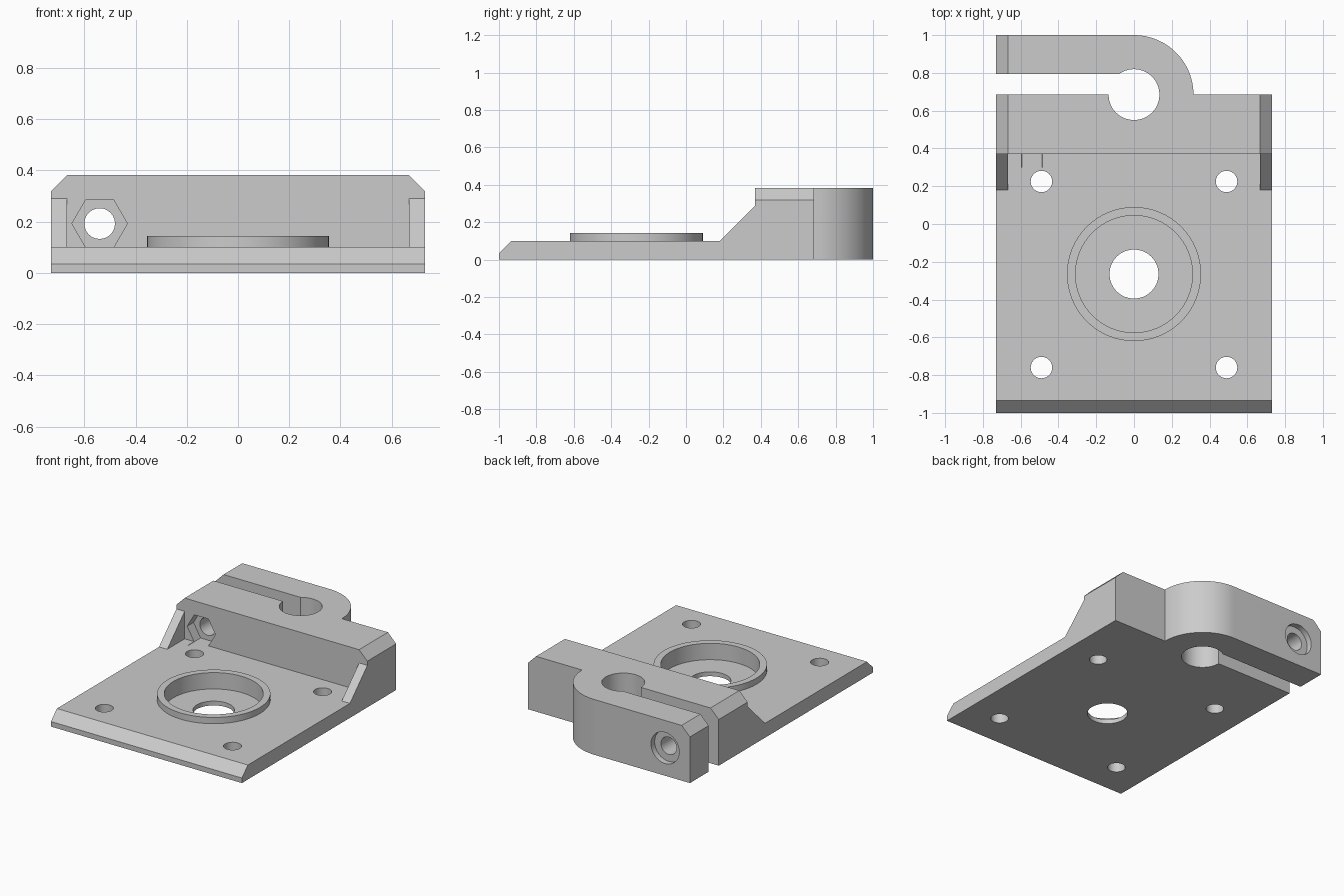
import bpy, bmesh, math
from mathutils import Vector

if "Cube" in bpy.data.objects:
    bpy.data.objects.remove(bpy.data.objects["Cube"])

grey = bpy.data.materials.new("machined grey")
grey.use_nodes = True
GREY = (0.6, 0.6, 0.6, 1)
grey.diffuse_color = GREY
grey.node_tree.nodes["Principled BSDF"].inputs["Base Color"].default_value = GREY

# Where a 2D profile point and a depth end up, for each extrusion axis
PLACE = {"x": lambda a, b, d: Vector((d, a, b)),
         "y": lambda a, b, d: Vector((a, d, b)),
         "z": lambda a, b, d: Vector((a, b, d))}


def prism(name, points, axis, start, end):
    """Extrude a closed profile along an axis."""
    bm = bmesh.new()
    face = bm.faces.new([bm.verts.new(PLACE[axis](a, b, start)) for a, b in points])
    out = bmesh.ops.extrude_face_region(bm, geom=[face])
    top = [v for v in out["geom"] if isinstance(v, bmesh.types.BMVert)]
    bmesh.ops.translate(bm, verts=top, vec=PLACE[axis](0, 0, end - start))
    bmesh.ops.recalc_face_normals(bm, faces=bm.faces)
    mesh = bpy.data.meshes.new(name)
    bm.to_mesh(mesh)
    bm.free()
    mesh.materials.append(grey)
    obj = bpy.data.objects.new(name, mesh)
    bpy.context.collection.objects.link(obj)
    return obj


def arc(cx, cy, r, count, sweep=math.tau):
    steps = count if sweep == math.tau else count - 1
    return [(cx + r * math.cos(sweep * i / steps), cy + r * math.sin(sweep * i / steps))
            for i in range(count)]


def combine(body, tool, operation):
    """Apply a boolean and discard the tool."""
    mod = body.modifiers.new(operation.lower(), "BOOLEAN")
    mod.operation, mod.solver, mod.object = operation, "EXACT", tool
    bpy.ops.object.select_all(action="DESELECT")
    bpy.context.view_layer.objects.active = body
    body.select_set(True)
    bpy.ops.object.modifier_apply(modifier=mod.name)
    bpy.data.objects.remove(tool)


HALF, THICK, TOP = 0.73, 0.10, 0.382
FACE, BACK, SLOT, CHAMFER = 0.37, 0.685, 0.795, 0.063
BORE_Y, BOLT_X, BOLT_Z = -0.265, -0.54, 0.192

# Clamp block with the hooked arm
outline = [(-HALF, FACE), (HALF, FACE), (HALF, BACK)]
outline += arc(0, BACK, 0.315, 20, math.pi / 2)
outline += [(-HALF, 1), (-HALF, SLOT), (-0.05, SLOT), (-0.05, BACK), (-HALF, BACK)]
bracket = prism("mounting_bracket", outline, "z", 0, TOP)

# Chamfers along both upper side edges of the block
for s in (-1, 1):
    corner = [(s * (HALF - CHAMFER - 0.1), TOP + 0.1), (s * (HALF + 0.1), TOP + 0.1),
              (s * (HALF + 0.1), TOP - CHAMFER - 0.1)]
    combine(bracket, prism("chamfer_cutter", corner, "y", 0.2, 1.1), "DIFFERENCE")

# Base plate with chamfered front edge
side = [(-1, 0), (0.5, 0), (0.5, THICK), (-0.935, THICK), (-1, 0.035)]
combine(bracket, prism("base_plate", side, "x", -HALF, HALF), "UNION")

# Sloped side gussets
slope = [(0.13, 0.05), (FACE, 0.29), (0.42, 0.29), (0.42, 0.05)]
for s in (-1, 1):
    ends = sorted((s * HALF, s * (HALF - CHAMFER)))
    combine(bracket, prism("gusset", slope, "x", *ends), "UNION")

# Raised rim around the bearing seat
combine(bracket, prism("rim", arc(0, BORE_Y, 0.355, 64), "z", 0.05, 0.143), "UNION")

# Vertical openings: seat, centre bore, rod hole and four screw holes
holes = [(0, BORE_Y, 0.31, 0.03, 64), (0, BORE_Y, 0.13, -0.1, 32), (0, BACK, 0.135, -0.1, 32)]
holes += [(x, y, 0.057, -0.1, 24) for x in (-0.49, 0.49) for y in (-0.76, 0.225)]
for x, y, r, bottom, sides in holes:
    combine(bracket, prism("hole_cutter", arc(x, y, r, sides), "z", bottom, 0.5), "DIFFERENCE")

# Clamp bolt: through hole, hexagonal nut pocket, round head recess
for r, sides, start, end in ((0.06, 24, 0.2, 1.1), (0.108, 6, 0.3, FACE + 0.07),
                             (0.108, 32, 0.96, 1.1)):
    cutter = prism("bolt_cutter", arc(BOLT_X, BOLT_Z, r, sides), "y", start, end)
    combine(bracket, cutter, "DIFFERENCE")

bpy.ops.object.shade_smooth_by_angle(angle=math.radians(30))
